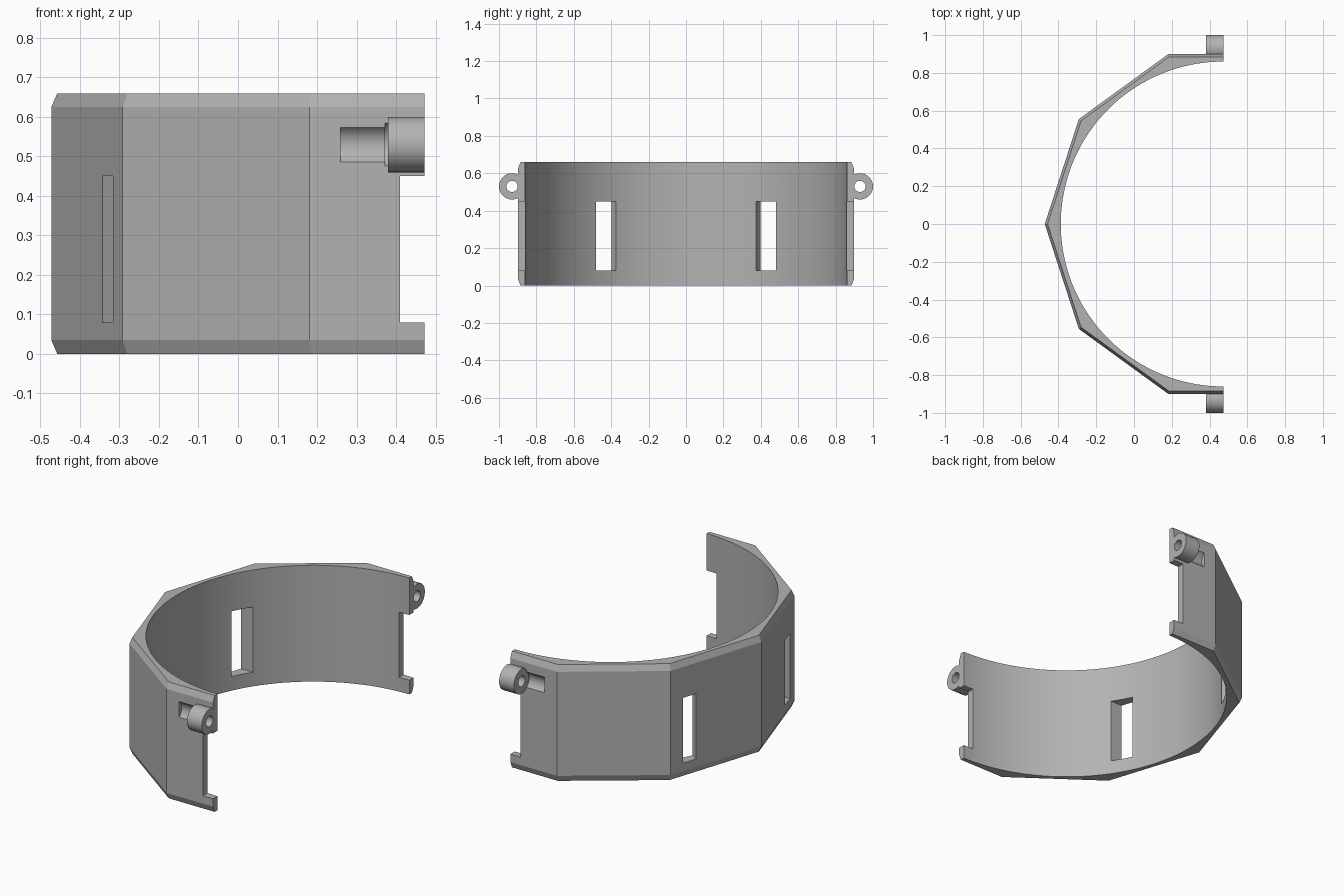
import bpy, bmesh, math
from mathutils import Matrix, Vector

old = bpy.data.objects.get("Cube")
if old:
    bpy.data.objects.remove(old, do_unlink=True)

CX, HEIGHT = 0.4725, 0.66        # ring centre / open end, band height
PIN_Y, PIN_Z = 0.93, 0.53        # hinge axis

grey = bpy.data.materials.new("plain grey")
grey.use_nodes = True
colour = (0.45, 0.45, 0.45, 1)
grey.diffuse_color = colour
grey.node_tree.nodes["Principled BSDF"].inputs["Base Color"].default_value = colour


def make(name, bm):
    bmesh.ops.recalc_face_normals(bm, faces=bm.faces)
    mesh = bpy.data.meshes.new(name)
    bm.to_mesh(mesh)
    bm.free()
    mesh.materials.append(grey)
    ob = bpy.data.objects.new(name, mesh)
    bpy.context.collection.objects.link(ob)
    return ob


def prism(name, points, z0, z1):
    bm = bmesh.new()
    base = bm.faces.new([bm.verts.new((x, y, z0)) for x, y in points])
    top = bmesh.ops.extrude_face_region(bm, geom=[base])["geom"]
    verts = [g for g in top if isinstance(g, bmesh.types.BMVert)]
    bmesh.ops.translate(bm, verts=verts, vec=(0, 0, z1 - z0))
    return make(name, bm)


def box(name, x0, x1, y0, y1, z0, z1):
    return prism(name, [(x0, y0), (x1, y0), (x1, y1), (x0, y1)], z0, z1)


def rod_x(name, radius, x0, x1, y, segments=48):
    bm = bmesh.new()
    bmesh.ops.create_cone(bm, cap_ends=True, segments=segments, radius1=radius,
                          radius2=radius, depth=x1 - x0,
                          matrix=Matrix.Translation(((x0 + x1) / 2, y, PIN_Z))
                          @ Matrix.Rotation(math.pi / 2, 4, "Y"))
    return make(name, bm)


def combine(target, tool, operation="DIFFERENCE"):
    mod = target.modifiers.new("join", "BOOLEAN")
    mod.operation, mod.solver, mod.object = operation, "EXACT", tool
    bpy.context.view_layer.update()
    graph = bpy.context.evaluated_depsgraph_get()
    mesh = bpy.data.meshes.new_from_object(target.evaluated_get(graph))
    target.modifiers.clear()
    target.data = mesh
    bpy.data.objects.remove(tool, do_unlink=True)


# Ten-sided outer body with chamfered rims
bm = bmesh.new()
rings = []
for radius, z in ((0.93, 0), (0.945, 0.035), (0.945, HEIGHT - 0.035), (0.93, HEIGHT)):
    rings.append([bm.verts.new((CX + radius * math.cos(a), radius * math.sin(a), z))
                  for a in (math.tau * i / 10 for i in range(10))])
for low, high in zip(rings, rings[1:]):
    for i in range(10):
        j = (i + 1) % 10
        bm.faces.new((low[i], low[j], high[j], high[i]))
bm.faces.new(rings[0])
bm.faces.new(rings[-1])
band = make("half_band", bm)

# Round inside and open half
circle = [(CX + 0.86 * math.cos(math.tau * i / 160), 0.86 * math.sin(math.tau * i / 160))
          for i in range(160)]
combine(band, prism("bore", circle, -1, 2))
combine(band, box("open_half", CX, 3, -2, 2, -1, 2))

# Notches at the ends
combine(band, box("end_notch", 0.41, 1, -2, 2, 0.08, 0.45))

for side in (-1, 1):
    # Strap slot, one wall slanted
    slot = [(-0.428, 0.45), (-0.345, 0.40), (-0.29, 0.367), (-0.207, 0.317),
            (-0.15, 0.48), (-0.428, 0.48)]
    combine(band, prism("slot", [(x, y * side) for x, y in slot], 0.08, 0.45))
    # Groove for the hinge pin
    y = PIN_Y * side
    combine(band, rod_x("pin_groove", 0.054, 0.26, 0.39, y))
    combine(band, rod_x("pin_shoulder", 0.063, 0.372, 0.39, y))
    # Bored hinge lug
    lug = rod_x("lug", 0.07, 0.38, CX, y)
    combine(lug, rod_x("lug_bore", 0.03, 0.3, 0.6, y))
    lug.name = ("right" if side < 0 else "left") + "_hinge_lug"

# Smooth curved walls, crisp corners
for ob in list(bpy.context.scene.objects):
    if ob.name == "half_band" or ob.name.endswith("hinge_lug"):
        bpy.ops.object.select_all(action="DESELECT")
        ob.select_set(True)
        bpy.context.view_layer.objects.active = ob
        bpy.ops.object.shade_smooth_by_angle(angle=math.radians(18))
